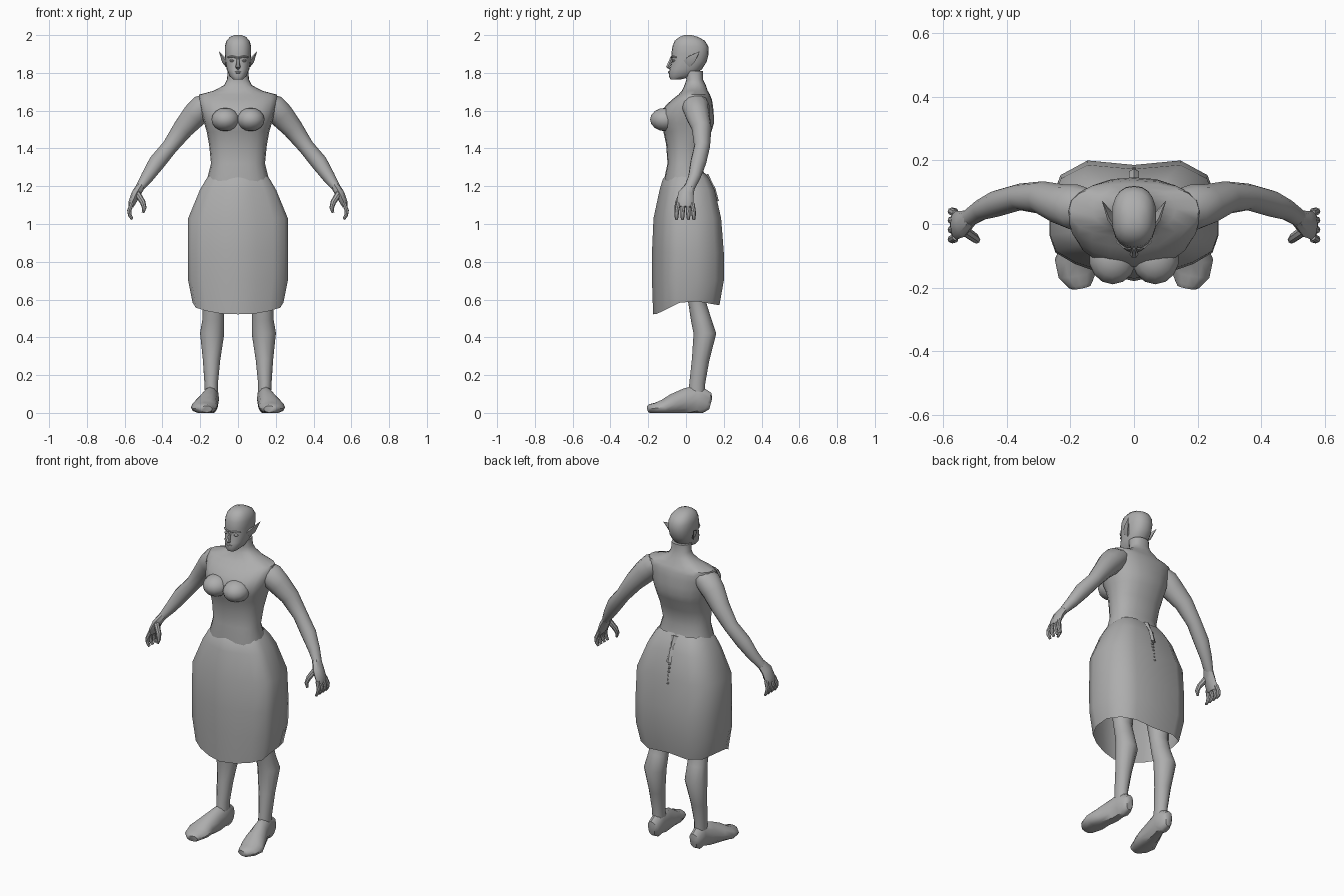
import bpy, bmesh, math
from mathutils import Vector

grey = bpy.data.materials.new("plain grey")
grey.diffuse_color = (0.42, 0.42, 0.42, 1)


def finish(name, bm, mirror=False, angle=40):
    bmesh.ops.recalc_face_normals(bm, faces=bm.faces)
    me = bpy.data.meshes.new(name)
    bm.to_mesh(me)
    bm.free()
    ob = bpy.data.objects.new(name, me)
    bpy.context.collection.objects.link(ob)
    me.materials.append(grey)
    bpy.ops.object.select_all(action='DESELECT')
    ob.select_set(True)
    bpy.context.view_layer.objects.active = ob
    bpy.ops.object.shade_smooth_by_angle(angle=math.radians(angle))
    if mirror:
        ob.modifiers.new("Mirror", 'MIRROR').use_mirror_merge = False
    return ob


def skin(bm, rings, caps=True):
    vs = [[bm.verts.new(p) for p in r] for r in rings]
    n = len(vs[0])
    for a, b in zip(vs, vs[1:]):
        for i in range(n):
            j = (i + 1) % n
            bm.faces.new((a[i], a[j], b[j], b[i]))
    if caps:
        bm.faces.new(vs[0])
        bm.faces.new(vs[-1])


def spow(v, e):
    return math.copysign(abs(v) ** e, v)


def stack(name, rings, n=20, e=0.85):
    """Level rings: (z, half width, front y, back y)."""
    bm = bmesh.new()
    out = []
    for z, rx, yf, yb in rings:
        cy, ry = (yf + yb) / 2, (yb - yf) / 2
        out.append([(rx * spow(math.cos(t), e), cy + ry * spow(math.sin(t), e), z)
                    for t in (2 * math.pi * i / n for i in range(n))])
    skin(bm, out)
    return finish(name, bm)


def tube(bm, path, n=10, ref=(0, 1, 0), floor=False):
    """Rings along a path: (x, y, z, radius across, radius along ref)."""
    pts = [Vector(p[:3]) for p in path]
    out = []
    for i, p in enumerate(path):
        t = (pts[min(i + 1, len(pts) - 1)] - pts[max(i - 1, 0)]).normalized()
        u = t.cross(Vector(ref)).normalized()
        v = u.cross(t).normalized()
        ring = []
        for k in range(n):
            a = 2 * math.pi * k / n
            q = pts[i] + u * p[3] * math.cos(a) + v * p[4] * math.sin(a)
            if floor:
                q.z = max(q.z, 0)
            ring.append(q)
        out.append(ring)
    skin(bm, out)


def limb(name, *paths, n=10, ref=(0, 1, 0), floor=False, mirror=True):
    bm = bmesh.new()
    for p in paths:
        tube(bm, p, n, ref, floor)
    return finish(name, bm, mirror)


def ball(name, loc, size, mirror=True, seg=14):
    bm = bmesh.new()
    bmesh.ops.create_uvsphere(bm, u_segments=seg, v_segments=seg // 2 + 1, radius=1)
    for v in bm.verts:
        v.co = Vector(loc) + Vector([a * b for a, b in zip(v.co, size)])
    return finish(name, bm, mirror)


# torso and neck
stack("torso", [
    (1.12, .17, -.10, .13), (1.24, .163, -.115, .105),
    (1.32, .143, -.098, .08), (1.42, .153, -.105, .105), (1.49, .166, -.12, .135),
    (1.53, .178, -.137, .147), (1.58, .192, -.135, .147), (1.625, .203, -.11, .143),
    (1.66, .21, -.072, .137), (1.685, .205, -.04, .127),
    (1.705, .13, -.022, .115), (1.735, .073, -.008, .105), (1.765, .058, .002, .09),
    (1.81, .055, -.01, .09)])
ball("breast", (.067, -.108, 1.553), (.075, .082, .062))

# head
stack("head", [
    (1.766, .026, -.082, -.025), (1.783, .045, -.091, .04), (1.82, .06, -.087, .085),
    (1.86, .067, -.075, .11), (1.9, .07, -.078, .12), (1.94, .07, -.072, .118),
    (1.97, .061, -.06, .1), (1.99, .043, -.035, .065), (2.0, .02, -.01, .03)])
limb("nose", [(0, -.074, 1.885, .007, .008), (0, -.088, 1.85, .009, .01),
              (0, -.095, 1.832, .014, .012), (0, -.085, 1.824, .01, .008)],
     n=6, mirror=False)
limb("lips", [(-.024, -.08, 1.802, .004, .004), (0, -.09, 1.803, .007, .006),
              (.024, -.08, 1.802, .004, .004)], n=6, mirror=False)
limb("brow", [(.01, -.076, 1.882, .005, .006), (.032, -.072, 1.888, .005, .006),
              (.054, -.052, 1.882, .004, .005)], n=6)
ball("eye", (.031, -.063, 1.865), (.014, .012, .008), seg=10)
limb("pointed_ear", [(.06, .005, 1.85, .01, .028), (.08, .03, 1.872, .008, .026),
                     (.1, .072, 1.913, .001, .001)], n=6, ref=(0, -1, 1))

# arms, hands
limb("arm", [
    (.15, .048, 1.645, .05, .065), (.185, .052, 1.62, .069, .073),
    (.23, .062, 1.575, .067, .064),
    (.29, .083, 1.505, .055, .052), (.36, .085, 1.41, .042, .042),
    (.43, .065, 1.325, .044, .042), (.48, .045, 1.25, .034, .033),
    (.522, .018, 1.19, .022, .028)], n=12)
fingers = [[(.562, y, 1.11, .011, .012), (.576, y * 1.2, 1.07, .011, .012),
            (.572, y * 1.25, 1.045, .010, .011), (.56, y * 1.25, 1.025, .007, .008)]
           for y in (-.04, -.015, .01, .033)]
limb("hand", [(.515, .02, 1.2, .023, .028), (.54, .0, 1.16, .024, .042),
              (.56, -.004, 1.115, .020, .045), (.567, -.004, 1.092, .013, .04)],
     [(.535, -.02, 1.165, .017, .017), (.504, -.042, 1.115, .015, .015),
      (.496, -.05, 1.085, .012, .012), (.503, -.052, 1.06, .007, .007)],
     *fingers, n=8)

# legs, feet
limb("leg", [
    (.14, .055, .08, .034, .045), (.142, .06, .16, .036, .042),
    (.14, .077, .28, .046, .046), (.137, .1, .42, .064, .06),
    (.13, .078, .5, .057, .053), (.13, .06, .58, .057, .047),
    (.125, .05, .75, .07, .07)], n=12)
limb("foot", [
    (.14, .13, .045, .02, .028), (.14, .112, .05, .035, .06),
    (.14, .06, .075, .04, .075), (.15, 0, .06, .046, .07),
    (.167, -.07, .045, .06, .055), (.18, -.12, .03, .07, .04),
    (.178, -.16, .024, .06, .03), (.168, -.19, .022, .04, .025),
    (.166, -.2, .02, .03, .018)],
    n=12, ref=(0, 0, 1), floor=True)

# barrel skirt: creased back, rounded front that comes forward in the middle
half = [(0, .93), (.55, 1), (.87, .77), (1, .3), (1, -.2), (.93, -.5),
        (.7, -.7), (.37, -.87)]
plan = half + [(0, -1)] + [(-x, y) for x, y in reversed(half[1:])]
levels = [(1.27, .143, -.09, .1), (1.24, .167, -.122, .122), (1.18, .202, -.14, .152),
          (1.03, .264, -.172, .186), (.85, .266, -.18, .2), (.7, .264, -.18, .2),
          (None, .24, -.174, .177)]
rings = []
for z, w, yf, yb in levels:
    ring = []
    for px, py in plan:
        h = z if z else .6 - (.078 * min(1, -1.1 * py) if py < 0 else .03 * py)
        ring.append((px * w, py * yb if py > 0 else -py * yf, h))
    rings.append(ring)
bm = bmesh.new()
skin(bm, rings, caps=False)
finish("skirt", bm, angle=45)

# back fastening: tapered tab, buckle and lacing
limb("fastening_tab", [(0, .108, 1.262, .024, .01), (0, .135, 1.205, .006, .01),
                       (0, .145, 1.19, .016, .01), (0, .166, 1.12, .016, .008)],
     n=4, mirror=False)
for i in range(6):
    z = 1.11 - i * .022
    ball("lacing", (0, .157 + (1.11 - z) * .14, z), (.01, .008, .008), mirror=False, seg=6)
